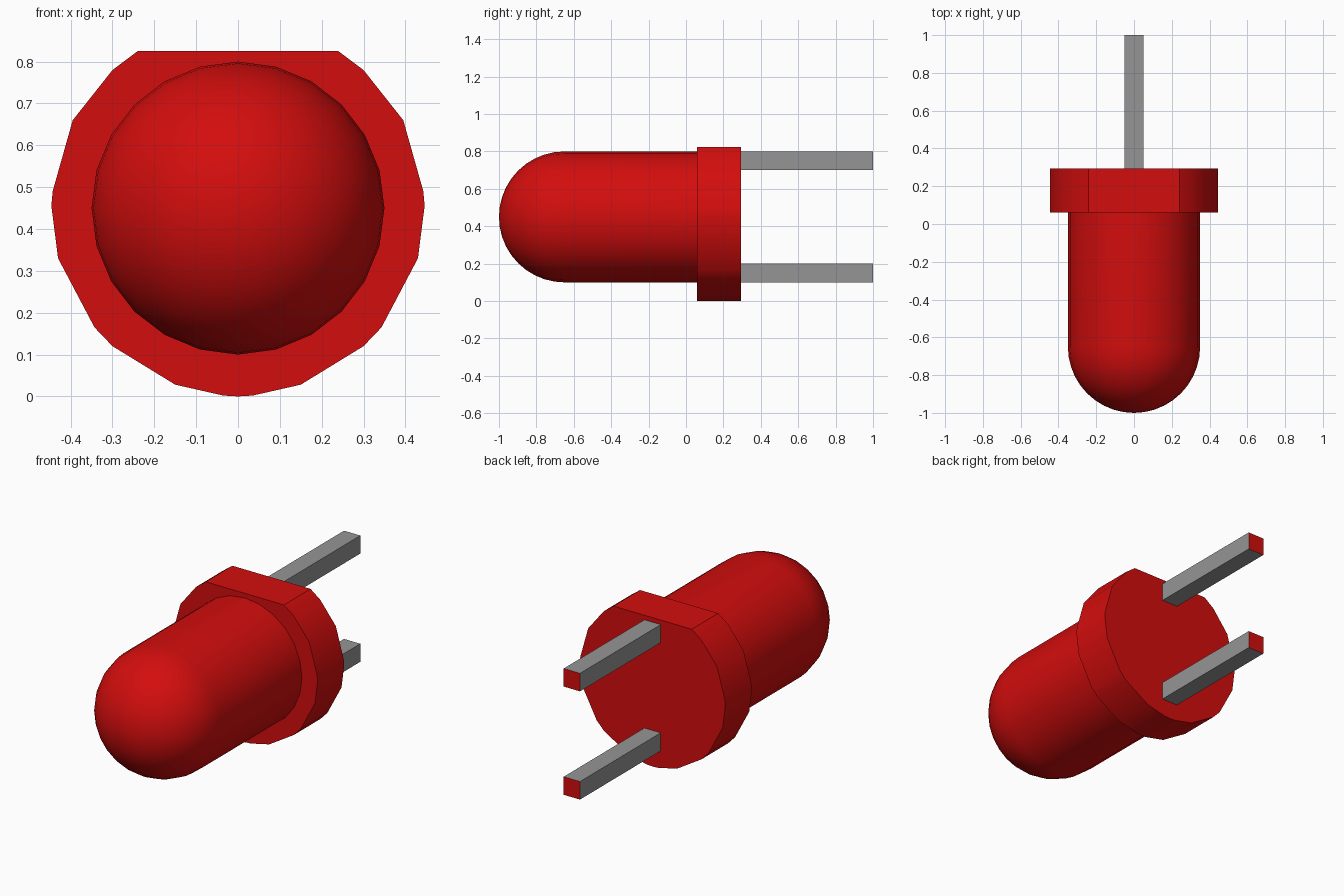
import bpy, bmesh, math
from mathutils import Vector

if "Cube" in bpy.data.objects:
    bpy.data.objects.remove(bpy.data.objects["Cube"])


def material(name, rgb):
    m = bpy.data.materials.new(name)
    m.diffuse_color = (*rgb, 1)
    m.use_nodes = True
    m.node_tree.nodes["Principled BSDF"].inputs["Base Color"].default_value = m.diffuse_color
    return m


red = material("red_plastic", (0.65, 0.004, 0.004))
grey = material("grey_metal", (0.3, 0.3, 0.3))


def finish(bm, name, mats, smooth=True):
    bmesh.ops.recalc_face_normals(bm, faces=bm.faces)
    mesh = bpy.data.meshes.new(name)
    bm.to_mesh(mesh)
    bm.free()
    obj = bpy.data.objects.new(name, mesh)
    bpy.context.collection.objects.link(obj)
    for m in mats:
        mesh.materials.append(m)
    if smooth:
        bpy.ops.object.select_all(action='DESELECT')
        obj.select_set(True)
        bpy.context.view_layer.objects.active = obj
        bpy.ops.object.shade_smooth_by_angle(angle=math.radians(32))
    return obj


# Domed lens: a quarter arc plus a straight side, revolved about the y axis
R, CZ, SIDES, ARC = 0.35, 0.45, 24, 10
profile = []
for i in range(ARC + 1):
    a = math.pi / 2 * i / ARC
    profile.append((R * math.sin(a), -0.65 - R * math.cos(a)))
profile.append((R, 0.07))
bm = bmesh.new()
verts = [bm.verts.new((0, y, CZ + r)) for r, y in profile]
edges = [bm.edges.new(pair) for pair in zip(verts, verts[1:])]
bmesh.ops.spin(bm, geom=verts + edges, cent=(0, 0, CZ), axis=(0, 1, 0),
               angle=math.tau, steps=SIDES, use_duplicate=False)
bmesh.ops.remove_doubles(bm, verts=bm.verts, dist=1e-4)
finish(bm, "domed_lens", [red])

# Rim with a flat on top: half outline mirrored, then extruded along y
half = [(0.24, 0.825), (0.30, 0.78), (0.395, 0.66), (0.443, 0.49),
        (0.446, 0.455), (0.43, 0.33), (0.343, 0.165), (0.30, 0.12),
        (0.15, 0.028), (0.035, 0.002)]
outline = half + [(0, 0)] + [(-x, z) for x, z in reversed(half)]
bm = bmesh.new()
face = bm.faces.new([bm.verts.new((x, 0.06, z)) for x, z in outline])
ext = bmesh.ops.extrude_face_region(bm, geom=[face], use_keep_orig=True)
bmesh.ops.translate(bm, vec=(0, 0.233, 0),
                    verts=[g for g in ext["geom"] if isinstance(g, bmesh.types.BMVert)])
finish(bm, "rim", [red])

# Two square leads with red tips
for name, z in (("lower_lead", 0.15), ("upper_lead", 0.75)):
    bm = bmesh.new()
    bmesh.ops.create_cube(bm, size=1)
    bmesh.ops.scale(bm, vec=(0.1, 0.71, 0.1), verts=bm.verts)
    bmesh.ops.translate(bm, vec=(0, 0.645, z), verts=bm.verts)
    for f in bm.faces:
        f.material_index = int(f.calc_center_median().y > 0.99)
    finish(bm, name, [grey, red], smooth=False)
